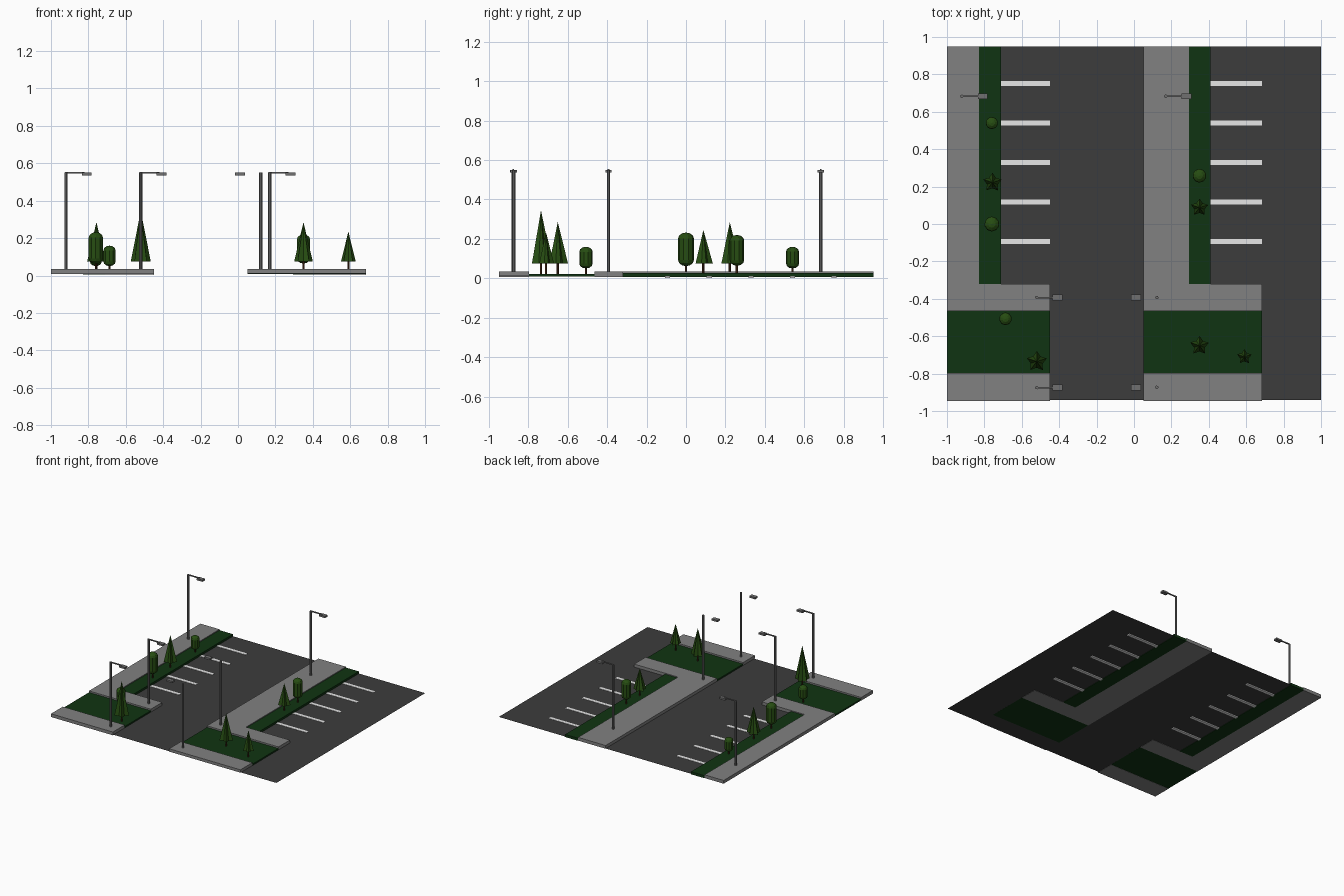
import bpy, bmesh, math

if "Cube" in bpy.data.objects:
    bpy.data.objects.remove(bpy.data.objects["Cube"])


def material(name, r, g, b):
    m = bpy.data.materials.new(name)
    m.diffuse_color = (r, g, b, 1)
    m.use_nodes = True
    m.node_tree.nodes["Principled BSDF"].inputs["Base Color"].default_value = m.diffuse_color
    return m


ASPHALT = material("asphalt", 0.045, 0.045, 0.045)
CONCRETE = material("concrete", 0.22, 0.22, 0.22)
GRASS = material("grass", 0.005, 0.034, 0.006)
PAINT = material("white paint", 0.8, 0.8, 0.8)
METAL = material("lamp metal", 0.16, 0.16, 0.16)
LEAVES = material("leaves", 0.02, 0.075, 0.006)
BARK = material("bark", 0.06, 0.02, 0.007)


def finish(bm, name, mat):
    bmesh.ops.recalc_face_normals(bm, faces=bm.faces)
    me = bpy.data.meshes.new(name)
    bm.to_mesh(me)
    bm.free()
    me.materials.append(mat)
    ob = bpy.data.objects.new(name, me)
    bpy.context.collection.objects.link(ob)
    return ob


def prism(name, pts, z0, z1, mat):
    """Extrude a flat outline from z0 to z1."""
    bm = bmesh.new()
    f = bm.faces.new([bm.verts.new((x, y, z0)) for x, y in pts])
    ext = bmesh.ops.extrude_face_region(bm, geom=[f], use_keep_orig=True)
    for v in ext["geom"]:
        if isinstance(v, bmesh.types.BMVert):
            v.co.z = z1
    return finish(bm, name, mat)


def box(name, x0, x1, y0, y1, z0, z1, mat):
    return prism(name, [(x0, y0), (x1, y0), (x1, y1), (x0, y1)], z0, z1, mat)


def lathe(name, x, y, profile, sides, mat, star=1.0):
    """Rings of (radius, z); star < 1 pulls in every second corner."""
    bm = bmesh.new()
    rings = []
    for r, z in profile:
        if r == 0:
            rings.append([bm.verts.new((x, y, z))])
            continue
        ring = []
        for i in range(sides):
            a = 2 * math.pi * i / sides + 0.3
            k = r * (star if i % 2 else 1)
            ring.append(bm.verts.new((x + k * math.cos(a), y + k * math.sin(a), z)))
        rings.append(ring)
    for a, b in zip(rings, rings[1:]):
        for i in range(sides):
            j = (i + 1) % sides
            if len(a) == 1:
                bm.faces.new((a[0], b[i], b[j]))
            elif len(b) == 1:
                bm.faces.new((a[i], a[j], b[0]))
            else:
                bm.faces.new((a[i], a[j], b[j], b[i]))
    for ring in (rings[0], rings[-1]):
        if len(ring) > 1:
            bm.faces.new(ring)
    return finish(bm, name, mat)


# Asphalt sheet
bm = bmesh.new()
bm.faces.new([bm.verts.new((x, y, 0.01)) for x, y in
              ((-1, -0.94), (1, -0.94), (1, 0.95), (-1, 0.95))])
finish(bm, "asphalt_ground", ASPHALT)

# Two blocks: pavement, lawns and parking bay lines
for side, x0, xs, xg, x1, zf in (("left", -1, -0.83, -0.71, -0.45, 0.008),
                                 ("right", 0.05, 0.295, 0.41, 0.685, 0.011)):
    prism(side + "_pavement", [(x0, -0.465), (x1, -0.465), (x1, -0.32),
                               (xs, -0.32), (xs, 0.95), (x0, 0.95)], 0.008, 0.034, CONCRETE)
    box(side + "_front_pavement", x0, x1, -0.947, -0.797, zf, 0.034, CONCRETE)
    box(side + "_front_lawn", x0, x1, -0.797, -0.465, 0.0095, 0.022, GRASS)
    box(side + "_grass_strip", xs, xg, -0.32, 0.95, 0.006, 0.027, GRASS)
    for i in range(5):
        y = 0.751 - i * 0.211
        box(side + "_bay_line", xg, x1, y - 0.013, y + 0.013, 0.002, 0.012, PAINT)


# Street lamps; the mirrored pair has no visible arm
def lamp(x, y, d, arm=True):
    lathe("lamp_pole", x, y, [(0.009, 0.03), (0.009, 0.55)], 8, METAL)
    if arm:
        box("lamp_arm", x - 0.006, x + d * 0.1, y - 0.004, y + 0.004, 0.546, 0.554, METAL)
    a, b = sorted((x + d * 0.085, x + d * 0.137))
    box("lamp_head", a, b, y - 0.016, y + 0.016, 0.536, 0.55, METAL)


for x, y in ((-0.92, 0.683), (0.17, 0.683), (-0.52, -0.393), (-0.52, -0.875)):
    lamp(x, y, 1)
for y in (-0.393, -0.873):
    lamp(0.122, y, -1, False)

# Pointed trees with star-shaped foliage
for x, y, r, top in ((-0.757, 0.222, 0.052, 0.285), (-0.52, -0.735, 0.056, 0.345),
                     (0.35, -0.65, 0.052, 0.285), (0.59, -0.71, 0.041, 0.235),
                     (0.35, 0.088, 0.048, 0.245)):
    lathe("pine_foliage", x, y, [(r, 0.076), (0, top)], 10, LEAVES, 0.6)
    lathe("pine_trunk", x, y, [(0.006, 0.02), (0.006, 0.08)], 6, BARK)

# Rounded trees
for x, y, r, z0, z1 in ((-0.76, 0.0, 0.04, 0.062, 0.232), (-0.76, 0.54, 0.033, 0.05, 0.16),
                        (-0.687, -0.507, 0.034, 0.05, 0.16), (0.35, 0.258, 0.037, 0.064, 0.22)):
    e = r * 0.75
    arc = [(r * math.sin(t), e * (1 - math.cos(t)))
           for t in (math.pi / 6, math.pi / 3, math.pi / 2)]
    prof = ([(0, z0)] + [(a, z0 + h) for a, h in arc]
            + [(a, z1 - h) for a, h in reversed(arc)] + [(0, z1)])
    lathe("round_foliage", x, y, prof, 10, LEAVES)
    lathe("round_trunk", x, y, [(0.006, 0.02), (0.006, z0 + 0.01)], 6, BARK)
